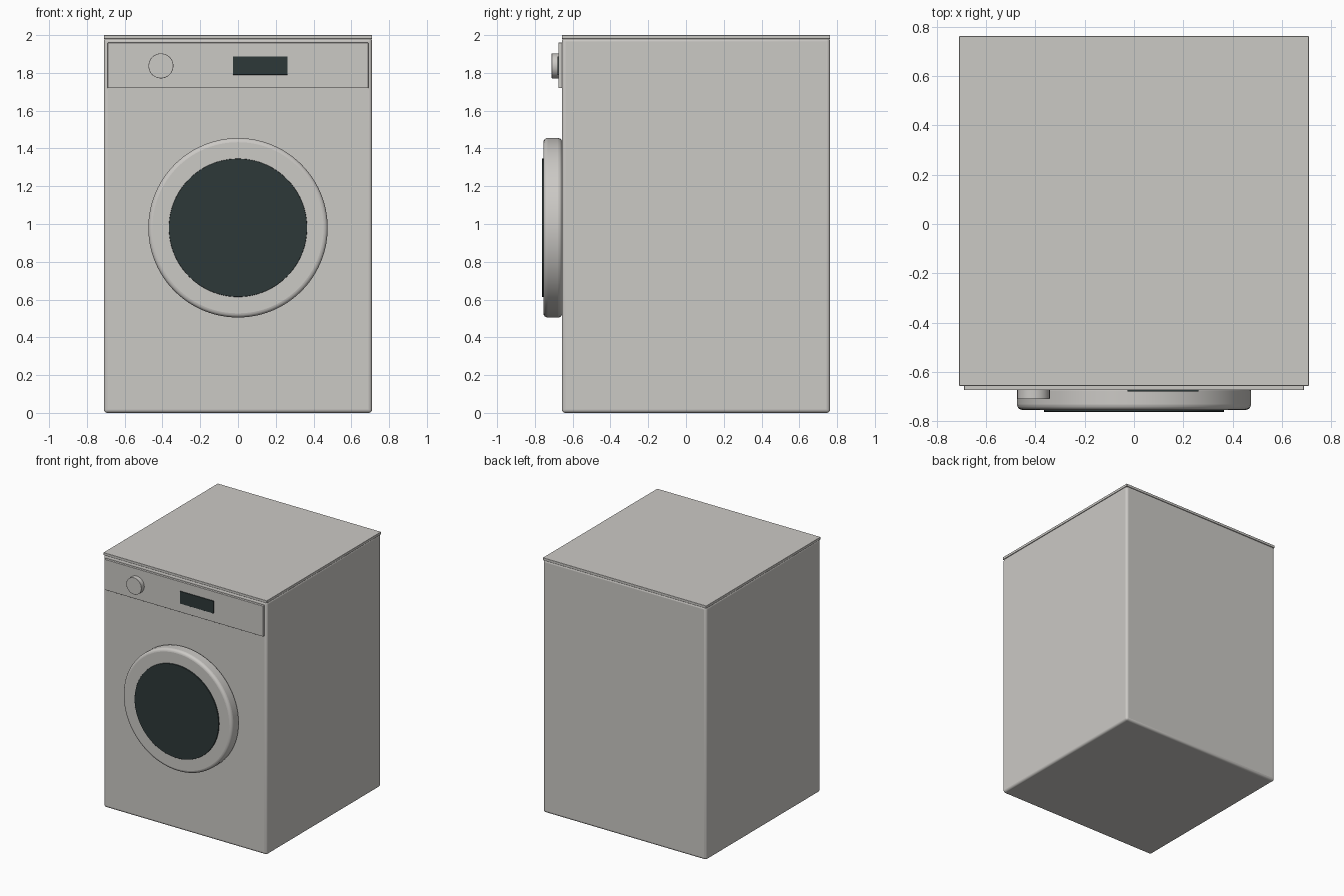
import bpy, bmesh, math
from mathutils import Matrix, Vector

if "Cube" in bpy.data.objects:
    bpy.data.objects.remove(bpy.data.objects["Cube"], do_unlink=True)


def material(name, colour):
    m = bpy.data.materials.new(name)
    m.use_nodes = True
    m.diffuse_color = colour
    bsdf = m.node_tree.nodes["Principled BSDF"]
    bsdf.inputs["Base Color"].default_value = colour
    bsdf.inputs["Roughness"].default_value = 0.5
    return m


enamel = material("warm_grey_enamel", (0.6, 0.585, 0.56, 1))
dark = material("dark_glass", (0.027, 0.04, 0.04, 1))


def finish(name, bm, mat, bevel=0, segments=4):
    bmesh.ops.recalc_face_normals(bm, faces=bm.faces)
    mesh = bpy.data.meshes.new(name)
    bm.to_mesh(mesh)
    bm.free()
    mesh.materials.append(mat)
    ob = bpy.data.objects.new(name, mesh)
    bpy.context.collection.objects.link(ob)
    if bevel:
        mod = ob.modifiers.new("rounded_edges", "BEVEL")
        mod.width, mod.segments = bevel, segments
        mod.limit_method = "ANGLE"
    bpy.ops.object.select_all(action="DESELECT")
    ob.select_set(True)
    bpy.context.view_layer.objects.active = ob
    bpy.ops.object.shade_smooth_by_angle(angle=math.radians(35))
    return ob


def box(name, low, high, mat, bevel=0):
    low, high = Vector(low), Vector(high)
    bm = bmesh.new()
    bmesh.ops.create_cube(bm, size=1)
    bmesh.ops.scale(bm, vec=high - low, verts=bm.verts)
    bmesh.ops.translate(bm, vec=(low + high) / 2, verts=bm.verts)
    return finish(name, bm, mat, bevel)


def disc(name, x, z, radius, back, front, mat, bevel=0, sides=96):
    # Cylinder whose axis runs front to back
    bm = bmesh.new()
    place = Matrix.Translation((x, (back + front) / 2, z)) @ Matrix.Rotation(math.pi / 2, 4, "X")
    bmesh.ops.create_cone(bm, cap_ends=True, segments=sides, radius1=radius,
                          radius2=radius, depth=back - front, matrix=place)
    return finish(name, bm, mat, bevel)


W, FRONT, BACK = 0.71, -0.657, 0.763

# Cabinet and worktop
box("cabinet", (-W, FRONT, 0), (W, BACK, 1.985), enamel, 0.018)
box("worktop", (-W, FRONT, 1.98), (W, BACK, 2), enamel, 0.002)

# Control panel with dial and display
box("control_panel", (-0.69, -0.675, 1.72), (0.69, -0.64, 1.96), enamel, 0.002)
disc("dial", -0.408, 1.837, 0.066, -0.67, -0.711, enamel, 0.002, 64)
box("display", (-0.027, -0.681, 1.79), (0.262, -0.67, 1.887), dark, 0.001)

# Round door with window
disc("door_ring", 0, 0.98, 0.475, -0.655, -0.755, enamel, 0.022)
disc("door_window", 0, 0.98, 0.366, -0.74, -0.763, dark, 0.003)
